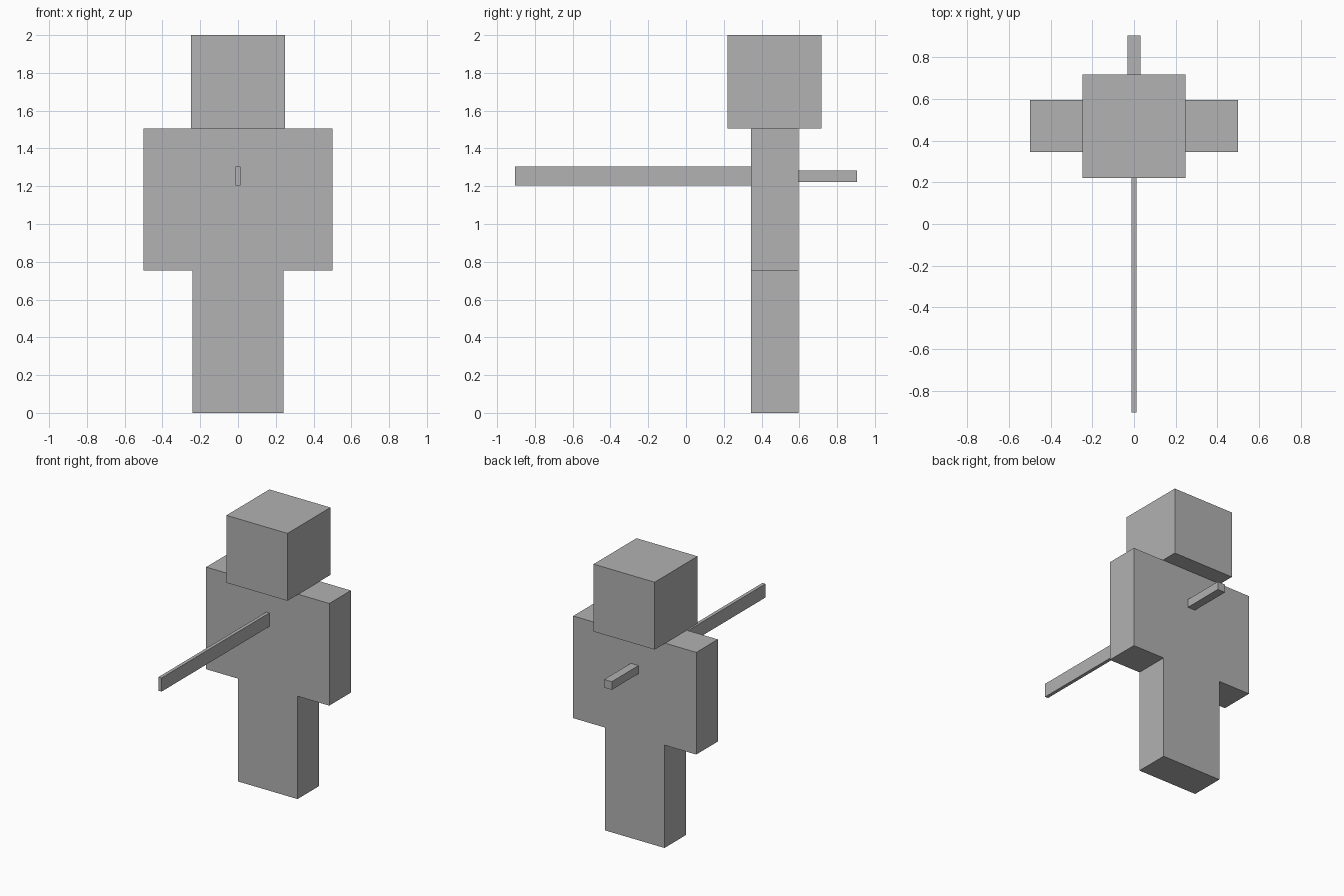
import bpy

if "Cube" in bpy.data.objects:
    bpy.data.objects.remove(bpy.data.objects["Cube"])

grey = bpy.data.materials.new("plain grey")
grey.diffuse_color = (0.445, 0.445, 0.445, 1)
grey.use_nodes = True
grey.node_tree.nodes["Principled BSDF"].inputs["Base Color"].default_value = grey.diffuse_color


def box(name, x, y, z):
    """Box spanning the given (low, high) range on each axis."""
    bpy.ops.mesh.primitive_cube_add(size=1)
    ob = bpy.context.object
    ob.name = name
    ob.location = [(a + b) / 2 for a, b in (x, y, z)]
    ob.scale = [b - a for a, b in (x, y, z)]
    bpy.ops.object.transform_apply(location=False, rotation=False, scale=True)
    ob.data.materials.append(grey)
    return ob


DEPTH = (0.345, 0.595)   # shared thickness of the body slabs

# Blocky figure
box("legs", (-0.242, 0.242), DEPTH, (0, 0.755))
box("torso_and_arms", (-0.5, 0.5), DEPTH, (0.755, 1.505))
box("head", (-0.248, 0.248), (0.22, 0.718), (1.505, 2.0))

# Long flat blade in front, short handle behind
box("blade", (-0.0125, 0.0125), (-0.905, DEPTH[0]), (1.205, 1.305))
box("handle", (-0.031, 0.031), (DEPTH[1], 0.905), (1.223, 1.283))
